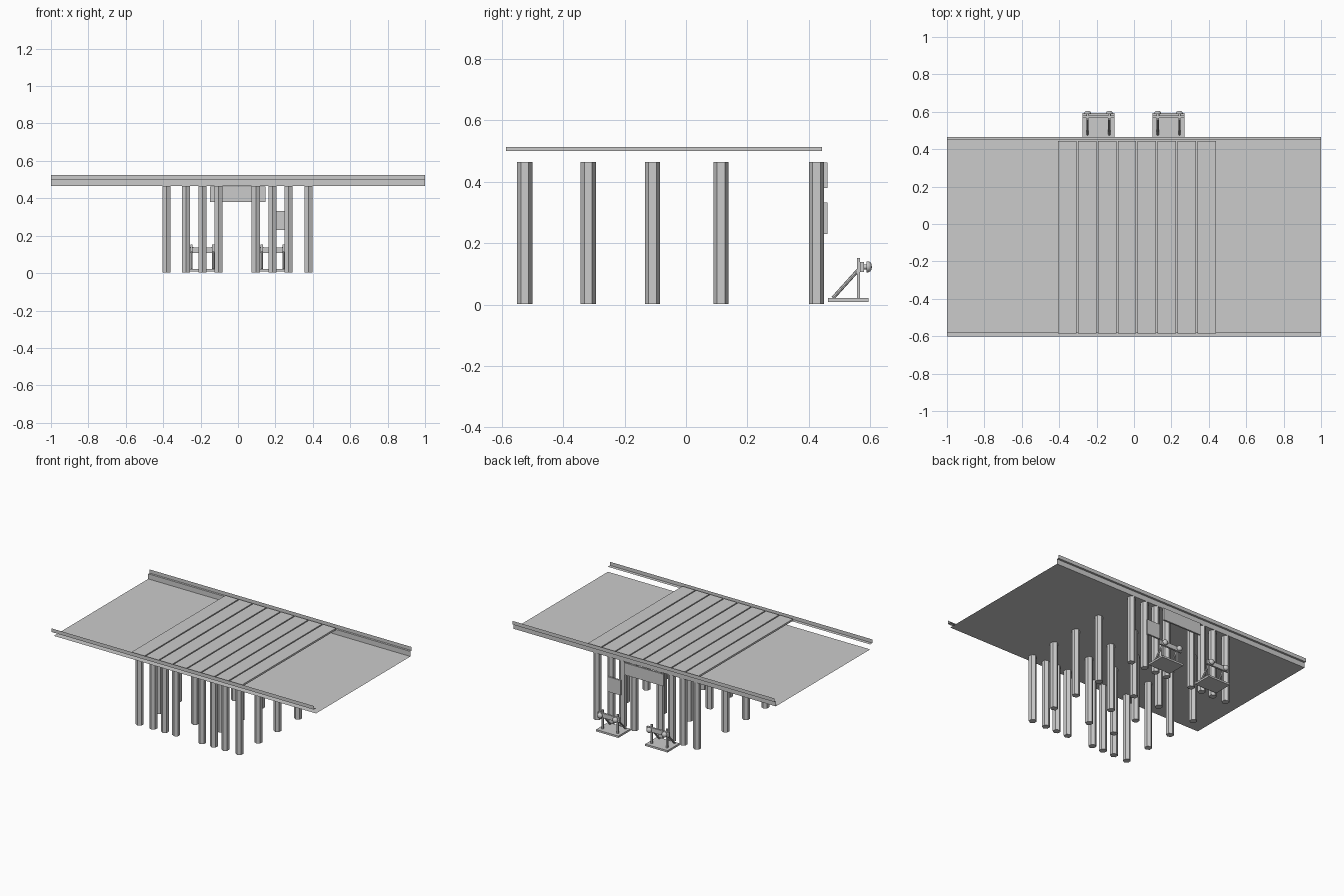
import bpy, math
from mathutils import Vector

if "Cube" in bpy.data.objects:
    bpy.data.objects.remove(bpy.data.objects["Cube"])


def mesh_object(name, verts, faces):
    me = bpy.data.meshes.new(name)
    me.from_pydata(verts, [], faces)
    ob = bpy.data.objects.new(name, me)
    bpy.context.collection.objects.link(ob)
    return ob


def box(name, x0, x1, y0, y1, z0, z1):
    v = [(x, y, z) for x in (x0, x1) for y in (y0, y1) for z in (z0, z1)]
    f = [(0, 1, 3, 2), (4, 6, 7, 5), (0, 4, 5, 1), (2, 3, 7, 6), (0, 2, 6, 4), (1, 5, 7, 3)]
    return mesh_object(name, v, f)


def sheet(name, profile):
    """Open (y, z) profile swept along the full length in x."""
    n = len(profile)
    v = [(x, y, z) for x in (-1, 1) for y, z in profile]
    return mesh_object(name, v, [(i, i + 1, n + i + 1, n + i) for i in range(n - 1)])


def rod(name, a, b, r, sides):
    a, b = Vector(a), Vector(b)
    bpy.ops.mesh.primitive_cylinder_add(vertices=sides, radius=r, depth=(b - a).length,
                                        location=(a + b) / 2)
    ob = bpy.context.object
    ob.name = name
    ob.rotation_euler = (b - a).to_track_quat('Z', 'Y').to_euler()
    return ob


def lathe_y(name, cx, cz, profile, sides=16):
    """Closed solid of revolution about a y axis; profile is (radius, y)."""
    v, f, n = [], [], len(profile)
    for r, y in profile:
        for i in range(sides):
            t = 2 * math.pi * i / sides
            v.append((cx + r * math.cos(t), y, cz + r * math.sin(t)))
    for k in range(n - 1):
        for i in range(sides):
            j = (i + 1) % sides
            f.append((k * sides + i, (k + 1) * sides + i, (k + 1) * sides + j, k * sides + j))
    f.append(tuple(range(sides)))
    f.append(tuple(reversed(range((n - 1) * sides, n * sides))))
    ob = mesh_object(name, v, f)
    bpy.context.view_layer.objects.active = ob
    bpy.ops.object.select_all(action='DESELECT')
    ob.select_set(True)
    bpy.ops.object.shade_smooth_by_angle(angle=math.radians(40))
    return ob


# deck sheet, and thin edge rails along both long sides
sheet("deck", [(-0.578, 0.465), (0.45, 0.465)])
sheet("front_rail", [(-0.601, 0.525), (-0.601, 0.50), (-0.577, 0.50)])
sheet("back_rail", [(0.45, 0.465), (0.45, 0.50), (0.464, 0.50), (0.464, 0.525)])

# raised slabs with narrow gaps
pitch = 0.1065
for i in range(8):
    x = -0.406 + i * pitch
    box("slab", x, x + pitch - 0.008, -0.586, 0.443, 0.50, 0.513)

# hexagonal columns: full end rows, outer and aisle columns between
xs = [-0.382, -0.278, -0.19, -0.104, 0.095, 0.184, 0.271, 0.378]
ys = [-0.525, -0.318, -0.109, 0.114, 0.425]
for y in ys:
    full = y in (ys[0], ys[-1])
    for k, x in enumerate(xs):
        if full or k in (0, 3, 4, 7):
            bpy.ops.mesh.primitive_cylinder_add(vertices=6, radius=0.025, depth=0.463,
                                                location=(x, y, 0.2335))
            bpy.context.object.name = "column"

# plain boards on the back columns
box("large_board", -0.15, 0.146, 0.45, 0.461, 0.38, 0.463)
box("small_board", 0.178, 0.277, 0.45, 0.461, 0.23, 0.333)

# two buffer stops
for cx in (-0.19, 0.185):
    box("buffer_base", cx - 0.085, cx + 0.085, 0.463, 0.594, 0.008, 0.021)
    box("buffer_beam", cx - 0.085, cx + 0.085, 0.567, 0.58, 0.107, 0.138)
    for s in (-1, 1):
        px = cx + s * 0.058
        box("buffer_post", px - 0.006, px + 0.006, 0.556, 0.566, 0.02, 0.152)
        rod("buffer_brace", (px, 0.478, 0.021), (px, 0.56, 0.112), 0.006, 8)
        lathe_y("buffer_head", px, 0.123, [(0.008, 0.575), (0.008, 0.587), (0.018, 0.587),
                (0.018, 0.594), (0.015, 0.6), (0.009, 0.604), (0.002, 0.605)])
